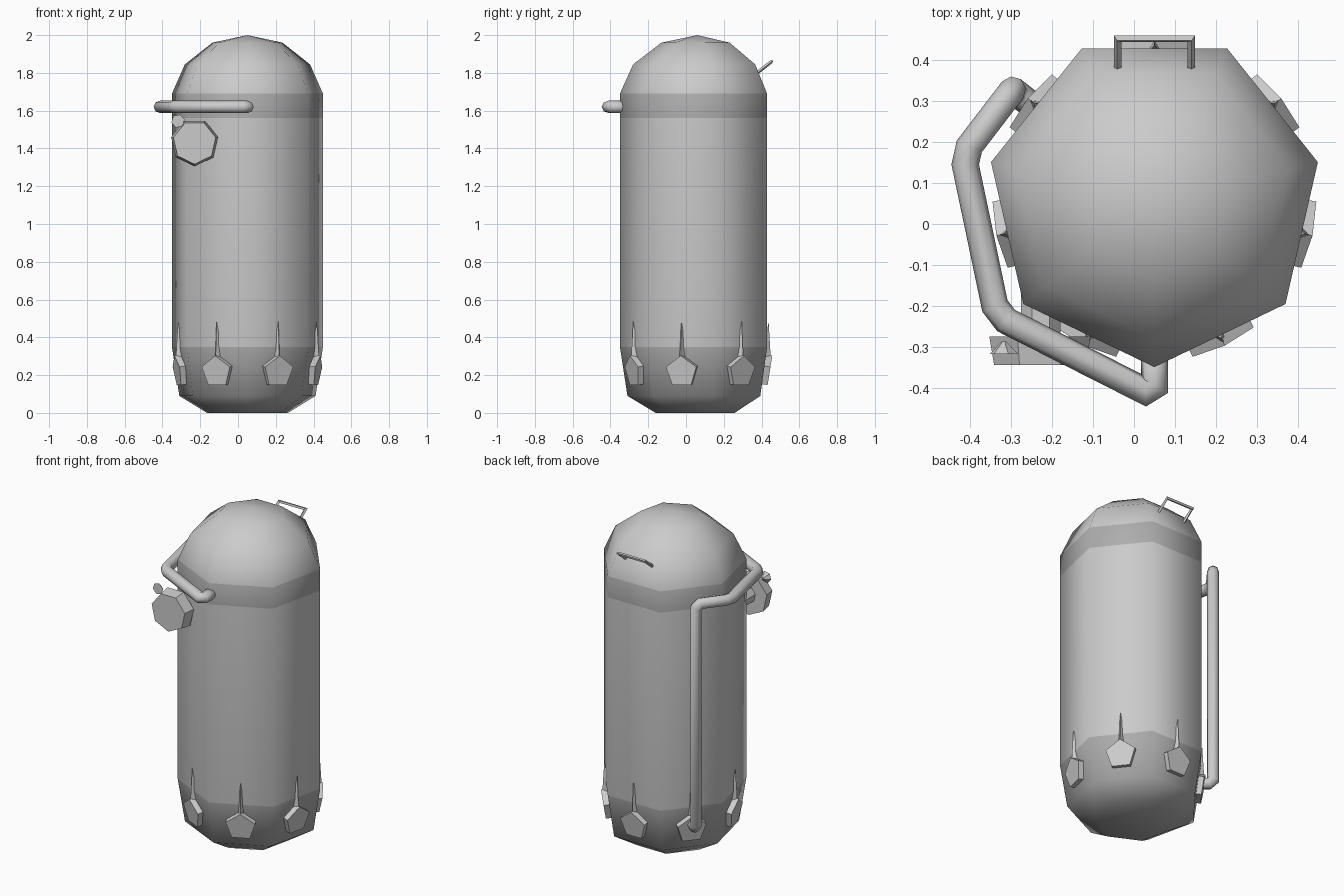
import bpy, bmesh, math
from mathutils import Vector, Matrix

if "Cube" in bpy.data.objects:
    bpy.data.objects.remove(bpy.data.objects["Cube"])


def material(name, value):
    m = bpy.data.materials.new(name)
    m.use_nodes = True
    col = (value, value, value, 1)
    m.diffuse_color = col
    m.node_tree.nodes["Principled BSDF"].inputs["Base Color"].default_value = col
    return m


LIGHT = material("light grey", 0.6)
DARK = material("dark grey", 0.42)
CENTRE = Vector((0.05, 0.06, 0))
SIDES = 7


def finish(name, bm, mats=(LIGHT,), smooth=False):
    bmesh.ops.recalc_face_normals(bm, faces=bm.faces)
    me = bpy.data.meshes.new(name)
    bm.to_mesh(me)
    bm.free()
    for m in mats:
        me.materials.append(m)
    for p in me.polygons:
        p.use_smooth = smooth
    ob = bpy.data.objects.new(name, me)
    bpy.context.collection.objects.link(ob)
    return ob


def bridge(bm, rings):
    """Join rings of vertices into a tube and close both ends."""
    n = len(rings[0])
    for a, b in zip(rings, rings[1:]):
        for i in range(n):
            j = (i + 1) % n
            bm.faces.new((a[i], a[j], b[j], b[i]))
    bm.faces.new(rings[0])
    bm.faces.new(rings[-1])


def sweep(name, path, radius, sides=8, smooth=True, turn=0.0):
    """Mitred tube along a path."""
    pts = [Vector(p) for p in path]
    dirs = [(b - a).normalized() for a, b in zip(pts, pts[1:])]
    d = dirs[0]
    u = d.orthogonal().normalized()
    v = d.cross(u)
    offs = []
    for i in range(sides):
        t = turn + math.tau * i / sides
        offs.append((u * math.cos(t) + v * math.sin(t)) * radius)
    bm = bmesh.new()
    rings = []
    for k, p in enumerate(pts):
        d_in = dirs[max(k - 1, 0)]
        d_out = dirs[min(k, len(dirs) - 1)]
        plane = (d_in + d_out).normalized()
        offs = [o - d_in * (o.dot(plane) / d_in.dot(plane)) for o in offs]
        rings.append([bm.verts.new(p + o) for o in offs])
    bridge(bm, rings)
    return finish(name, bm, smooth=smooth)


def round_corners(path, cut):
    """Replace each inner bend by two points."""
    pts = [Vector(p) for p in path]
    out = [pts[0]]
    for a, b, c in zip(pts, pts[1:], pts[2:]):
        out += [b + (a - b).normalized() * cut, b + (c - b).normalized() * cut]
    return out + [pts[-1]]


def cone(name, start, end, r1, r2, sides, spin=0.0):
    """Tapered prism between two points along y."""
    start, end = Vector(start), Vector(end)
    bm = bmesh.new()
    rings = []
    for p, r in ((start, r1), (end, r2)):
        ring = []
        for i in range(sides):
            t = spin + math.tau * i / sides
            ring.append(bm.verts.new(p + Vector((r * math.sin(t), 0, r * math.cos(t)))))
        rings.append(ring)
    bridge(bm, rings)
    return finish(name, bm)


# Tank: seven-sided lathe with a domed top
profile = [(0.22, 0), (0.37, 0.09), (0.41, 0.35), (0.41, 1.56),
           (0.41, 1.69), (0.34, 1.845), (0.19, 1.96)]
bm = bmesh.new()
rings = []
for r, z in profile:
    ring = []
    for i in range(SIDES):
        a = -math.pi / 2 + math.tau * i / SIDES
        ring.append(bm.verts.new(CENTRE + Vector((r * math.cos(a), r * math.sin(a), z))))
    rings.append(ring)
bridge(bm, rings)
bm.faces.ensure_lookup_table()
bmesh.ops.poke(bm, faces=[bm.faces[-1]])
max(bm.verts, key=lambda v: (v.co.z, -(v.co - CENTRE).xy.length)).co.z = 2
for v in bm.verts:
    if (v.co - CENTRE).xy.length < 0.01 and v.co.z > 1:
        v.co.z = 2
# Dark collar and dark base
for f in bm.faces:
    z = f.calc_center_median().z
    f.material_index = int(z < 0.35 or 1.56 < z < 1.69)
finish("tank", bm, (LIGHT, DARK), smooth=True)


# Feet: pentagonal pad and spike on each side of the tank
def foot(index):
    bm = bmesh.new()
    rings = []
    for depth in (-0.05, 0.0):
        ring = []
        for i in range(5):
            t = math.tau * i / 5
            ring.append(bm.verts.new((depth, 0.087 * math.sin(t), 0.087 * math.cos(t))))
        rings.append(ring)
    bridge(bm, rings)
    base = [bm.verts.new(p) for p in ((-0.045, -0.026, 0.05), (-0.045, 0.026, 0.05),
                                      (-0.005, 0.0, 0.07))]
    tip = bm.verts.new((-0.048, 0, 0.265))
    bm.faces.new(base)
    for i in range(3):
        bm.faces.new((base[i], base[(i + 1) % 3], tip))
    angle = -math.pi / 2 + math.tau * (index + 0.5) / SIDES
    lean = Matrix.Rotation(math.radians(9), 4, 'Y')
    place = Matrix.Translation((0.383, 0, 0.217)) @ lean
    bm.transform(Matrix.Translation(CENTRE) @ Matrix.Rotation(angle, 4, 'Z') @ place)
    finish(f"foot_{index + 1}", bm)


for k in range(SIDES):
    foot(k)

# Side pipe: around the collar, down the back and into the base
sweep("side_pipe", round_corners([
    (0.05, -0.30, 1.62), (0.05, -0.42, 1.62), (-0.335, -0.225, 1.62),
    (-0.418, 0.17, 1.62), (-0.297, 0.328, 1.62), (-0.297, 0.328, 0.25),
    (-0.18, 0.235, 0.25)], 0.025), 0.033)

# Lifting handle on the dome
sweep("dome_handle", [(-0.04, 0.37, 1.795), (-0.04, 0.453, 1.86),
                      (0.14, 0.453, 1.86), (0.14, 0.37, 1.795)],
      0.009, sides=4, smooth=False, turn=math.pi / 4)

# Gauge with its stem and small knob
cone("gauge", (-0.23, -0.275, 1.432), (-0.23, -0.345, 1.432), 0.127, 0.115, 7, math.pi)
cone("gauge_stem", (-0.228, -0.12, 1.432), (-0.228, -0.28, 1.432), 0.05, 0.05, 7, math.pi)
cone("gauge_knob", (-0.318, -0.318, 1.545), (-0.318, -0.288, 1.545), 0.036, 0.006, 6, 0.3)
